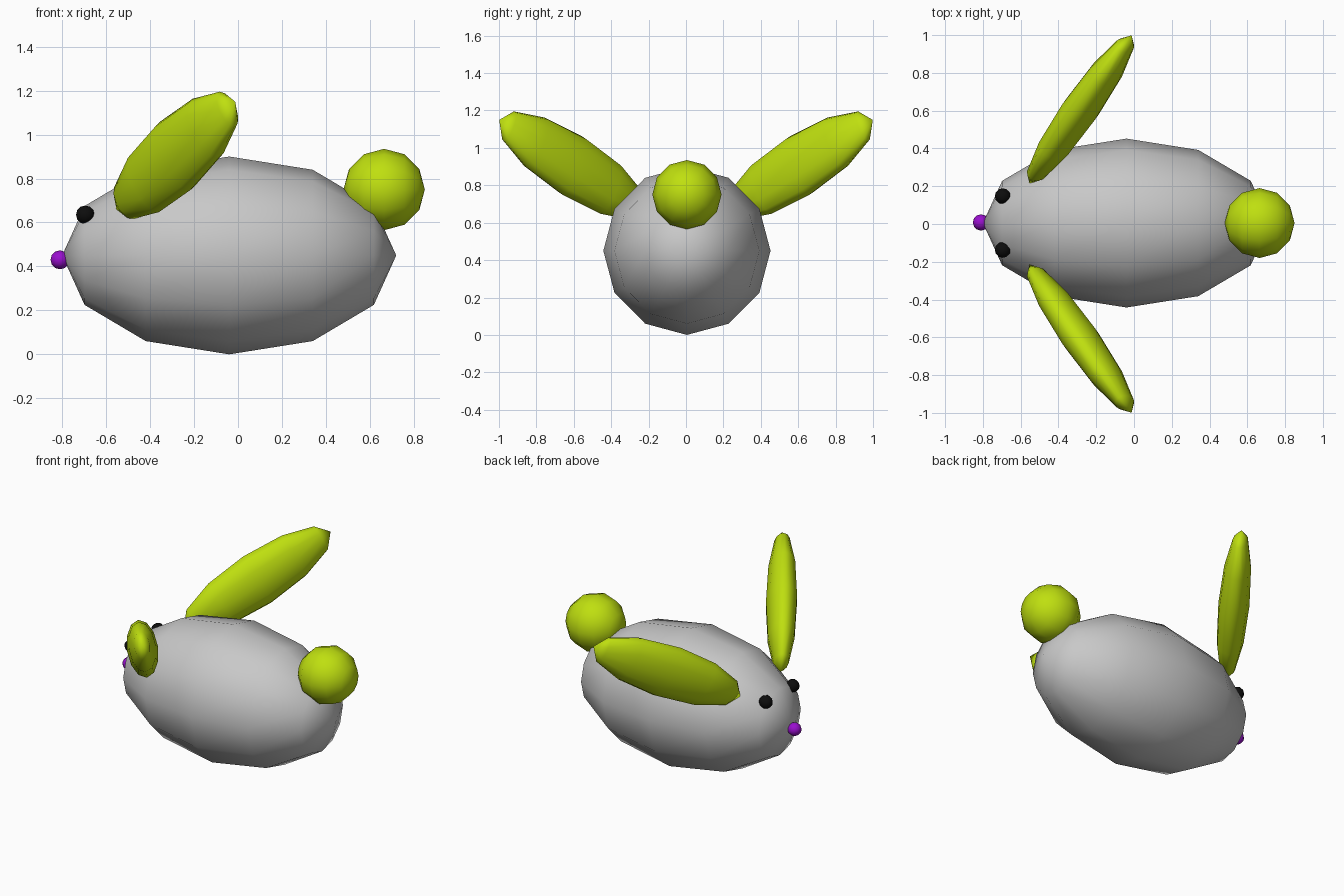
import bpy
from math import pi
from mathutils import Matrix, Vector

cube = bpy.data.objects.get("Cube")
if cube:
    bpy.data.objects.remove(cube, do_unlink=True)


def material(name, colour):
    mat = bpy.data.materials.new(name)
    mat.use_nodes = True
    mat.diffuse_color = (*colour, 1)
    mat.node_tree.nodes["Principled BSDF"].inputs["Base Color"].default_value = (*colour, 1)
    return mat


grey = material("soft grey", (0.58, 0.58, 0.58))
lime = material("lime green", (0.52, 0.74, 0.005))
black = material("black", (0.004, 0.004, 0.004))
purple = material("purple", (0.32, 0.005, 0.62))


def ellipsoid(name, centre, radii, mat, axes=((1, 0, 0), (0, 1, 0), (0, 0, 1))):
    """Low-poly smooth ellipsoid, poles on its first axis."""
    bpy.ops.mesh.primitive_uv_sphere_add(segments=12, ring_count=6, radius=1)
    obj = bpy.context.object
    obj.name = name
    obj.data.name = name
    columns = [Vector(axis).normalized() * r for axis, r in zip(axes, radii)]
    shape = Matrix(columns).transposed().to_4x4()
    obj.data.transform(Matrix.Translation(centre) @ shape @ Matrix.Rotation(pi / 2, 4, "Y"))
    if shape.determinant() < 0:
        obj.data.flip_normals()
    obj.data.materials.append(mat)
    bpy.ops.object.shade_smooth()
    return obj


# Body, tail and nose lie along x, with the nose at -x
ellipsoid("body", (-0.04, 0.005, 0.45), (0.76, 0.447, 0.45), grey)
ellipsoid("tail", (0.665, 0.005, 0.75), (0.185, 0.185, 0.185), lime)
ellipsoid("nose", (-0.81, 0.008, 0.43), (0.043, 0.043, 0.043), purple)

# Ears and eyes, one on each side
for side, s in (("far", 1), ("near", -1)):
    along = (0.505, 0.732 * s, 0.457)
    across = (-0.380, -0.287 * s, 0.879)
    thin = (0.774, -0.618 * s, 0.133)
    ellipsoid(side + "_ear", (-0.283, 0.607 * s, 0.905), (0.535, 0.178, 0.095), lime,
              (along, across, thin))
    ellipsoid(side + "_eye", (-0.695, 0.005 + 0.142 * s, 0.635), (0.042, 0.042, 0.042), black)
